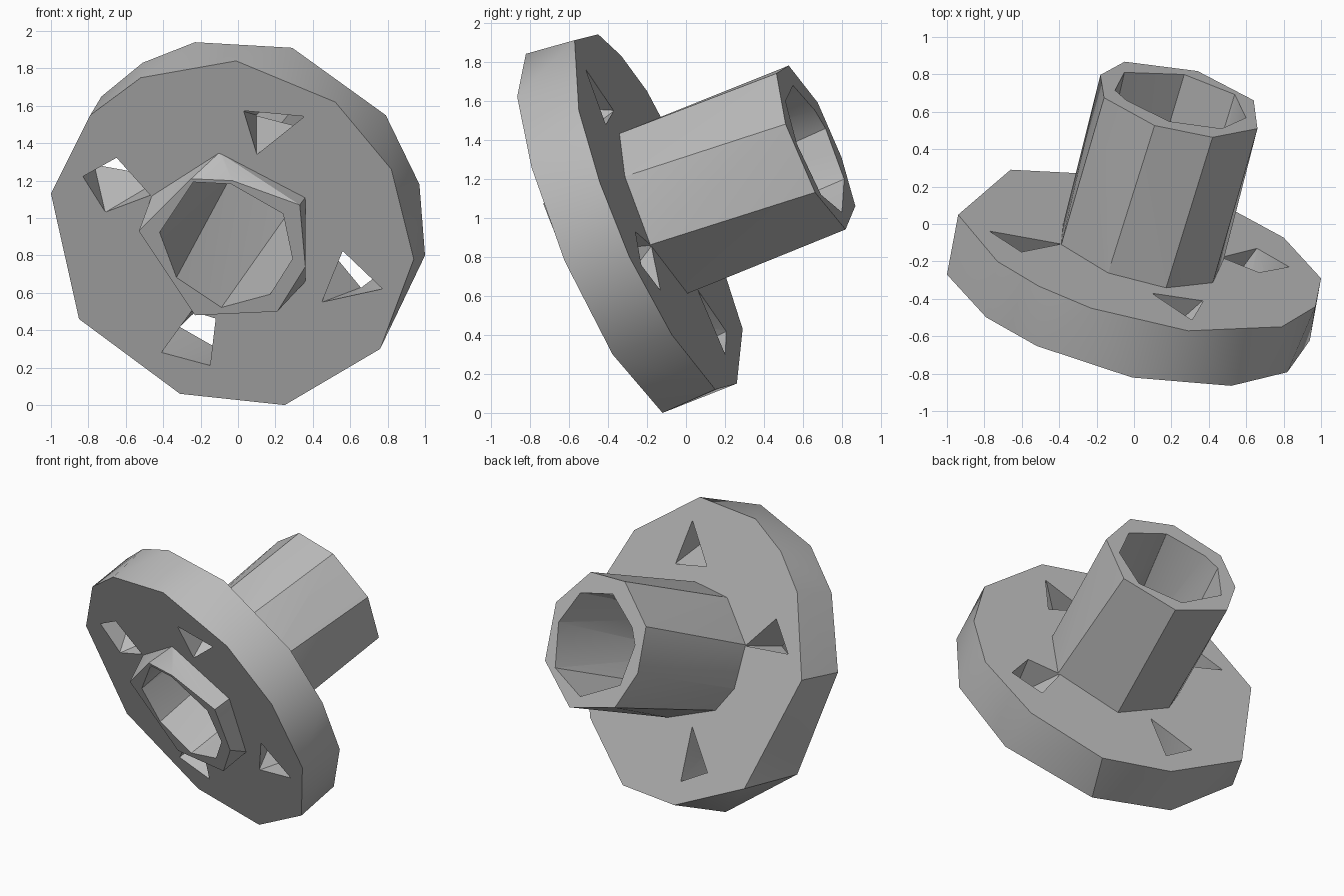
import bpy
import bmesh

default = bpy.data.objects.get("Cube")
if default:
    bpy.data.objects.remove(default, do_unlink=True)

# One plain material for the whole part
grey = bpy.data.materials.new("plain grey")
grey.use_nodes = True
grey.diffuse_color = (0.5, 0.5, 0.5, 1)
shader = next(n for n in grey.node_tree.nodes if n.type == 'BSDF_PRINCIPLED')
shader.inputs["Base Color"].default_value = grey.diffuse_color

# Every face across the axis lies on a parallel tilted plane,
# named by where that plane crosses the y axis
SLOPE_X, SLOPE_Z = -0.257, -0.417
COLLAR_END, FLANGE_FRONT, FLANGE_BACK, TUBE_END = -0.2, -0.056, 0.3, 1.297
MARGIN = 0.006


def section(offset, outline):
    """Project an x, z outline along y onto one of the tilted planes."""
    return [(x, offset + SLOPE_X * x + SLOPE_Z * z, z) for x, z in outline]


def solid(name, *sections):
    """Make a convex faceted solid that spans the given sections."""
    bm = bmesh.new()
    for points in sections:
        for point in points:
            bm.verts.new(point)
    hull = bmesh.ops.convex_hull(bm, input=bm.verts[:])
    spare = {v for v in hull["geom_interior"] + hull["geom_unused"]
             if isinstance(v, bmesh.types.BMVert)}
    bmesh.ops.delete(bm, geom=list(spare), context='VERTS')
    bmesh.ops.dissolve_limit(bm, angle_limit=0.01, verts=bm.verts[:], edges=bm.edges[:])
    bmesh.ops.recalc_face_normals(bm, faces=bm.faces[:])
    mesh = bpy.data.meshes.new(name)
    bm.to_mesh(mesh)
    bm.free()
    mesh.materials.append(grey)
    obj = bpy.data.objects.new(name, mesh)
    bpy.context.collection.objects.link(obj)
    return obj


def combine(target, other, operation):
    """Apply a boolean to the target and discard the other solid."""
    modifier = target.modifiers.new("combine", 'BOOLEAN')
    modifier.operation = operation
    modifier.solver = 'EXACT'
    modifier.object = other
    bpy.context.view_layer.objects.active = target
    bpy.ops.object.modifier_apply(modifier=modifier.name)
    bpy.data.objects.remove(other, do_unlink=True)


# Flange disc
flange = solid(
    "flanged_bushing",
    section(FLANGE_FRONT, [
        (-1, 1.13), (-.79, 1.55), (-.52, 1.75), (-.01, 1.84), (.52, 1.62), (.82, 1.26),
        (.94, .78), (.76, .3), (.25, 0), (-.31, .06), (-.85, .46)]),
    section(FLANGE_BACK, [
        (-.94, 1.18), (-.73, 1.65), (-.51, 1.83), (-.23, 1.94), (.29, 1.91), (.79, 1.55),
        (.97, 1.18), (1, .8), (.8, .4), (.39, .12), (-.09, .15), (-.66, .43)]))

# Bolt holes: front outline, then back outline
bolt_holes = [
    ([(.03, 1.57), (.35, 1.54), (.1, 1.34)],
     [(.1, 1.55), (.37, 1.48), (.31, 1.76)]),
    ([(-.83, 1.22), (-.65, 1.32), (-.47, 1.12), (-.71, 1.03)],
     [(-.77, 1.29), (-.39, 1.22), (-.6, 1.45)]),
    ([(.56, .82), (.77, .62), (.45, .55)],
     [(.47, .86), (.66, .63), (.83, .76), (.67, .93)]),
    ([(-.41, .28), (-.15, .21), (-.12, .46), (-.25, .5)],
     [(-.31, .42), (-.1, .3), (-.09, .63)]),
]
for front, back in bolt_holes:
    cutter = solid("bolt_hole",
                   section(FLANGE_FRONT - MARGIN, front),
                   section(FLANGE_BACK + MARGIN, back))
    combine(flange, cutter, 'DIFFERENCE')

# Long tube on the back
tube = solid(
    "tube",
    section(FLANGE_BACK - MARGIN, [
        (-.14, 1.43), (.17, 1.43), (.42, 1.21), (.48, .86),
        (.14, .61), (-.26, .78), (-.38, .95), (-.39, 1.22)]),
    section(TUBE_END, [
        (.11, 1.78), (.42, 1.74), (.66, 1.48), (.64, 1.13),
        (.34, .94), (-.05, 1.06), (-.18, 1.31), (-.16, 1.59)]))
combine(flange, tube, 'UNION')

# Short collar on the front
collar = solid(
    "collar",
    section(FLANGE_FRONT + MARGIN, [
        (-.46, 1.12), (-.1, 1.35), (.36, 1.11), (.36, .66), (.2, .52), (-.19, .53), (-.47, .94)]),
    section(COLLAR_END, [
        (-.53, .93), (-.25, 1.21), (-.03, 1.2), (.33, 1.07),
        (.36, .74), (.21, .5), (-.23, .48)]))
combine(flange, collar, 'UNION')

# Bore right through the middle
bore = solid(
    "bore",
    section(COLLAR_END - MARGIN, [
        (-.42, .92), (-.24, 1.19), (-.04, 1.18), (.24, 1.02),
        (.29, .78), (.17, .59), (-.09, .52), (-.33, .68)]),
    section(TUBE_END + MARGIN, [
        (-.05, 1.2), (.27, 1.03), (.54, 1.12), (.6, 1.38),
        (.47, 1.6), (.19, 1.68), (-.04, 1.55), (-.1, 1.46)]))
combine(flange, bore, 'DIFFERENCE')

# Soft shading on the shallow facets, crisp edges elsewhere
bpy.ops.object.select_all(action='DESELECT')
flange.select_set(True)
bpy.context.view_layer.objects.active = flange
bpy.ops.object.shade_smooth_by_angle(angle=0.52)
